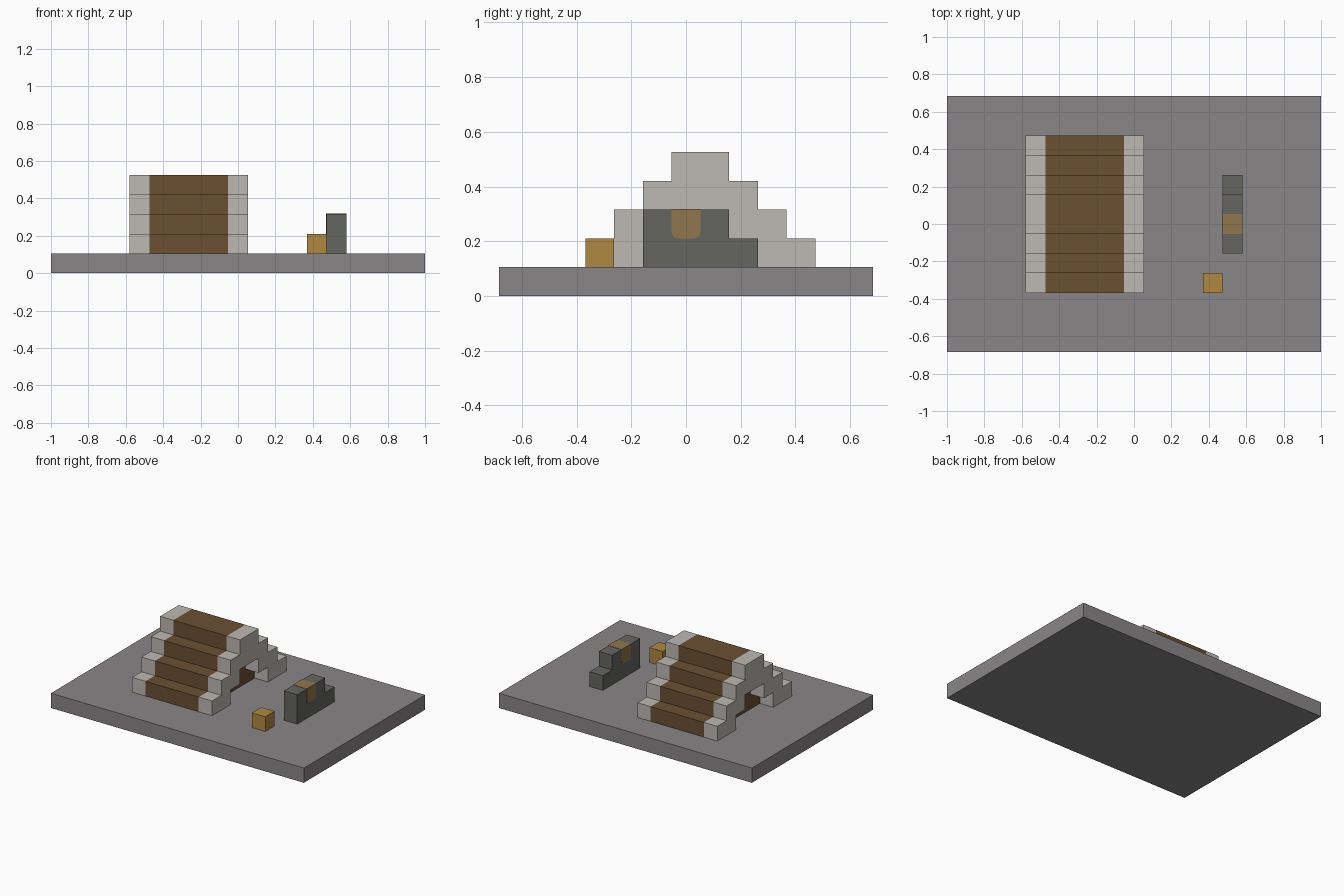
import bpy
import bmesh
from math import cos, sin, pi

if "Cube" in bpy.data.objects:
    bpy.data.objects.remove(bpy.data.objects["Cube"], do_unlink=True)

U = 2 / 19  # one block


def material(name, rgb):
    """Flat material from 0-255 display values."""
    lin = [((c / 255 + 0.055) / 1.055) ** 2.4 for c in rgb]
    mat = bpy.data.materials.new(name)
    mat.use_nodes = True
    mat.diffuse_color = (*lin, 1)
    mat.node_tree.nodes["Principled BSDF"].inputs["Base Color"].default_value = (*lin, 1)
    return mat


def extrude(name, profile, x0, x1, mat):
    """Extrude a (y, z) outline along x; all sizes in blocks."""
    bm = bmesh.new()
    face = bm.faces.new([bm.verts.new((x0 * U, y * U, z * U)) for y, z in profile])
    moved = bmesh.ops.extrude_face_region(bm, geom=[face], use_keep_orig=True)["geom"]
    verts = [g for g in moved if isinstance(g, bmesh.types.BMVert)]
    bmesh.ops.translate(bm, verts=verts, vec=((x1 - x0) * U, 0, 0))
    bmesh.ops.recalc_face_normals(bm, faces=bm.faces)
    mesh = bpy.data.meshes.new(name)
    bm.to_mesh(mesh)
    bm.free()
    mesh.materials.append(mat)
    obj = bpy.data.objects.new(name, mesh)
    bpy.context.collection.objects.link(obj)
    return obj


def box(y0, y1, z0, z1):
    return [(y0, z0), (y1, z0), (y1, z1), (y0, z1)]


def steps(half, bottom, count, middle):
    """Stepped outline from left foot to right foot, one block per step."""
    left = []
    for i in range(count):
        left += [(i - half, bottom + i), (i - half, bottom + i + 1)]
    return [(middle + y, z) for y, z in left] + [(middle - y, z) for y, z in reversed(left)]


floor_grey = material("floor grey", (137, 134, 134))
pale_stone = material("pale stone", (189, 185, 179))
wood_brown = material("wood brown", (107, 80, 50))
dark_stone = material("dark stone", (101, 102, 96))
golden_tan = material("golden tan", (176, 136, 66))
dull_tan = material("dull tan", (144, 119, 78))

# Ground slab
extrude("ground_slab", box(-6.5, 6.5, 0, 1), -9.5, 9.5, floor_grey)

# Stepped bridge: brown core between two pale walls with stepped arches
outline = steps(4, 1, 4, 0.5)
extrude("bridge_core", outline, -4.5, -0.5, wood_brown)
arch = steps(2, 1, 2, 0.5)
for name, x in (("right_bridge_wall", -5.5), ("left_bridge_wall", -0.5)):
    extrude(name, outline + arch[::-1], x, x + 1, pale_stone)

# Dark bench with a low step at the back
bench = [(-1.5, 1), (2.5, 1), (2.5, 2), (1.5, 2), (1.5, 3), (-1.5, 3)]
extrude("bench", bench, 4.5, 5.5, dark_stone)

# Thin cloth draped over the bench, with rounded lower corners
r = 0.22
cloth = [(-0.5, 3.02)]
for cy, start in ((-0.5 + r, pi), (0.5 - r, 1.5 * pi)):
    for i in range(5):
        a = start + i * pi / 8
        cloth.append((cy + r * cos(a), 2 + r + r * sin(a)))
cloth.append((0.5, 3.02))
extrude("cloth", cloth, 4.48, 5.52, dull_tan)

# Small crate
extrude("crate", box(-3.5, -2.5, 1, 2), 3.5, 4.5, golden_tan)
